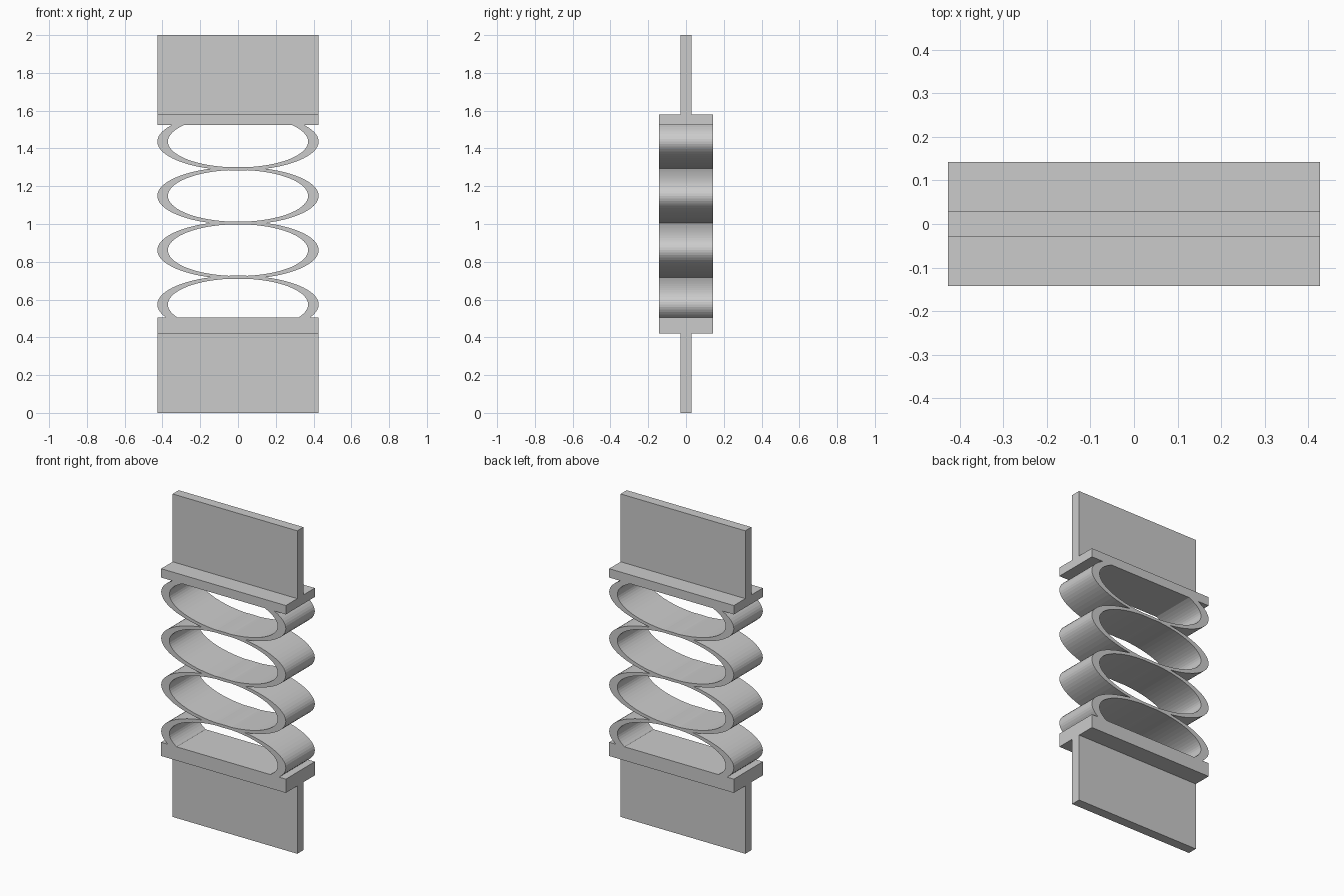
import bpy
import bmesh
from math import cos, sin, pi

cube = bpy.data.objects.get("Cube")
if cube:
    bpy.data.objects.remove(cube, do_unlink=True)

GREY = (0.6, 0.6, 0.6, 1)
mat = bpy.data.materials.new("plain grey")
mat.use_nodes = True
mat.diffuse_color = GREY
mat.node_tree.nodes["Principled BSDF"].inputs["Base Color"].default_value = GREY

HALF_X, HALF_Y = 0.427, 0.142      # width and depth of the spring body
TAB_Y = 0.03                       # half thickness of the end tabs
BASE_LOW, BASE_HIGH = 0.42, 0.505
CAP_LOW, CAP_HIGH = 1.525, 1.58


def finish(name, bm):
    bmesh.ops.recalc_face_normals(bm, faces=bm.faces)
    mesh = bpy.data.meshes.new(name)
    bm.to_mesh(mesh)
    bm.free()
    mesh.materials.append(mat)
    obj = bpy.data.objects.new(name, mesh)
    bpy.context.collection.objects.link(obj)


def block(name, half_y, low, high):
    bm = bmesh.new()
    bmesh.ops.create_cube(bm, size=1)
    for v in bm.verts:
        v.co.x *= 2 * HALF_X
        v.co.y *= 2 * half_y
        v.co.z = low if v.co.z < 0 else high
    finish(name, bm)


def ring(name, centre, steps=72):
    """Elliptical band whose hidden ends stay inside the two plates."""
    bm = bmesh.new()
    loops = []
    for rx, rz in ((HALF_X, 0.153), (0.371, 0.137)):
        for y in (-HALF_Y, HALF_Y):
            loop = []
            for i in range(steps):
                a = 2 * pi * i / steps
                z = centre + rz * sin(a)
                z = max(BASE_LOW + 0.01, min(CAP_HIGH - 0.01, z))
                loop.append(bm.verts.new((rx * cos(a), y, z)))
            loops.append(loop)
    out_front, out_back, in_front, in_back = loops
    for a, b in ((out_front, out_back), (out_back, in_back),
                 (in_back, in_front), (in_front, out_front)):
        for i in range(steps):
            j = (i + 1) % steps
            bm.faces.new((a[i], a[j], b[j], b[i]))
    finish(name, bm)


# End tabs and plates
block("lower_tab", TAB_Y, 0, BASE_LOW)
block("lower_plate", HALF_Y, BASE_LOW, BASE_HIGH)
block("upper_plate", HALF_Y, CAP_LOW, CAP_HIGH)
block("upper_tab", TAB_Y, CAP_HIGH, 2)

# Stack of spring rings
for n in range(4):
    ring(f"spring_ring_{n + 1}", 0.574 + 0.2875 * n)
